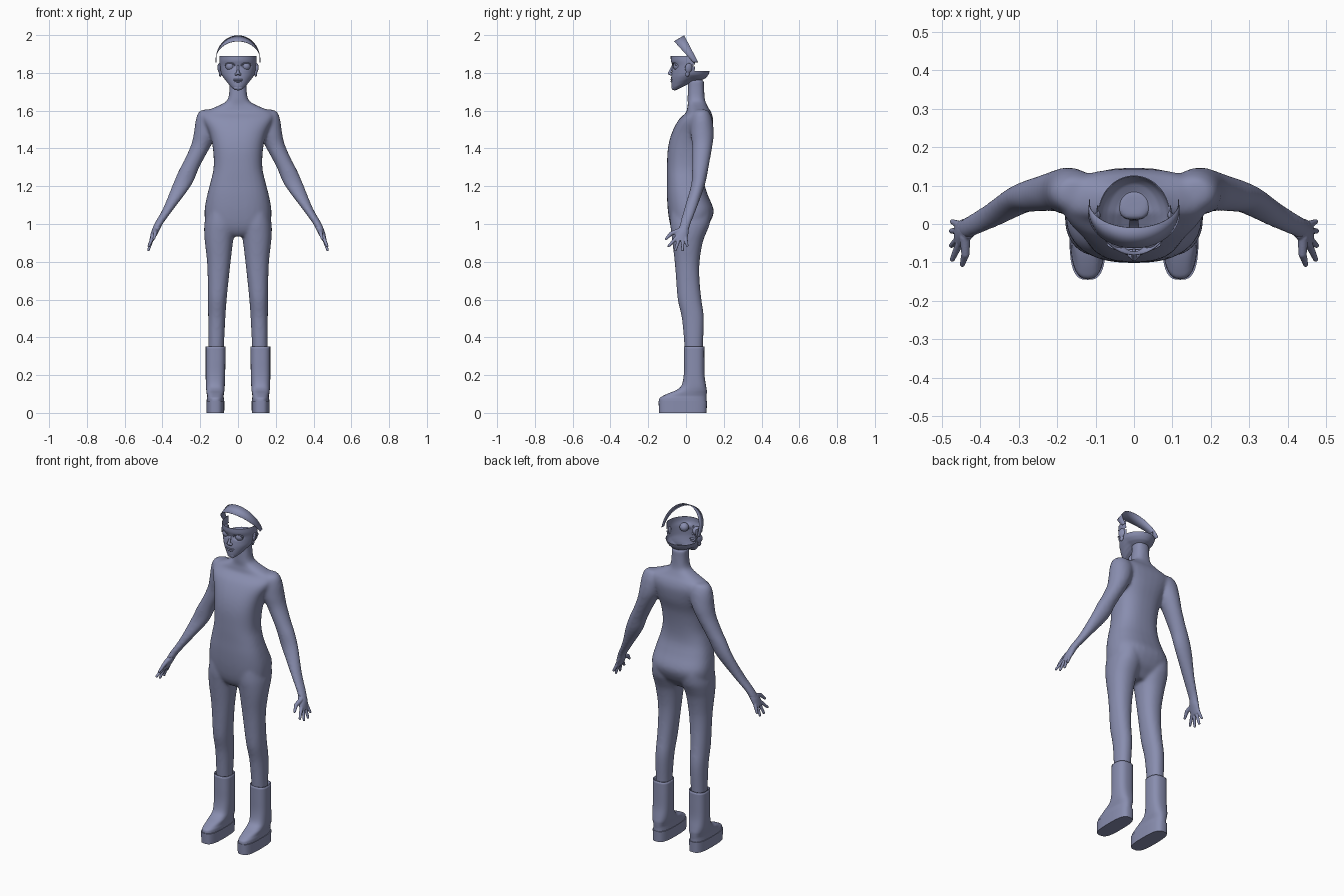
import bpy, bmesh
from math import sin, cos, pi, radians, copysign
from mathutils import Vector, Matrix

if "Cube" in bpy.data.objects:
    bpy.data.objects.remove(bpy.data.objects["Cube"])

# Blue-grey finish shared by all parts
paint = bpy.data.materials.new("blue_grey")
paint.diffuse_color = (.25, .27, .43, 1)
paint.use_nodes = True
paint.node_tree.nodes["Principled BSDF"].inputs["Base Color"].default_value = paint.diffuse_color


def spline(rows, steps):
    # Catmull-Rom resampling of a list of section rows
    if steps == 1:
        return rows
    out = []
    for i in range(len(rows) - 1):
        a, b = rows[max(i - 1, 0)], rows[i]
        c, d = rows[i + 1], rows[min(i + 2, len(rows) - 1)]
        for k in range(steps):
            t = k / steps
            out.append([0.5 * (2 * q + (r - p) * t + (2 * p - 5 * q + 4 * r - s) * t * t
                               + (3 * q - p - 3 * r + s) * t ** 3)
                        for p, q, r, s in zip(a, b, c, d)])
    return out + [rows[-1]]


def loft(bm, rows, side=1, power=2.0, n=32, steps=4, caps=(True, True)):
    # Rows are (z, x min, x max, y min, y max) rounded sections
    rings = []
    for z, x0, x1, y0, y1 in spline(rows, steps):
        ring = []
        for i in range(n):
            a = 2 * pi * i / n
            c, s = cos(a), sin(a)
            c, s = copysign(abs(c) ** (2 / power), c), copysign(abs(s) ** (2 / power), s)
            ring.append(bm.verts.new((side * ((x0 + x1) / 2 + c * (x1 - x0) / 2),
                                      (y0 + y1) / 2 + s * (y1 - y0) / 2, z)))
        rings.append(ring)
    for p, q in zip(rings, rings[1:]):
        for i in range(n):
            j = (i + 1) % n
            bm.faces.new((p[i], p[j], q[j], q[i]))
    if caps[0]:
        bm.faces.new(rings[0])
    if caps[1]:
        bm.faces.new(rings[-1])


def ball(bm, loc, size, rot=Matrix()):
    m = Matrix.Translation(loc) @ rot @ Matrix.Diagonal((*size, 1))
    bmesh.ops.create_uvsphere(bm, u_segments=20, v_segments=12, radius=1, matrix=m)


def tube(bm, a, b, r0, r1):
    # Tapered segment with round ends
    a, b = Vector(a), Vector(b)
    rot = (b - a).to_track_quat('Z', 'Y').to_matrix().to_4x4()
    bmesh.ops.create_cone(bm, cap_ends=True, segments=12, radius1=r0, radius2=r1,
                          depth=(b - a).length, matrix=Matrix.Translation((a + b) / 2) @ rot)
    ball(bm, a, (r0,) * 3)
    ball(bm, b, (r1,) * 3)


def finish(bm, name, angle=50):
    bmesh.ops.recalc_face_normals(bm, faces=bm.faces)
    me = bpy.data.meshes.new(name)
    bm.to_mesh(me)
    bm.free()
    me.materials.append(paint)
    ob = bpy.data.objects.new(name, me)
    bpy.context.collection.objects.link(ob)
    bpy.ops.object.select_all(action='DESELECT')
    ob.select_set(True)
    bpy.context.view_layer.objects.active = ob
    bpy.ops.object.shade_smooth_by_angle(angle=radians(angle))
    return ob


def fuse(ob, voxel, rounds):
    m = ob.modifiers.new("fuse", 'REMESH')
    m.mode, m.voxel_size, m.use_smooth_shade = 'VOXEL', voxel, True
    s = ob.modifiers.new("soften", 'SMOOTH')
    s.factor, s.iterations = 0.5, rounds


# Body: torso with neck, arms and legs fused into one skin
torso = [(.935, .05, -.05, .06), (.96, .12, -.07, .085), (1.0, .168, -.085, .122),
         (1.07, .177, -.096, .147), (1.15, .164, -.101, .117), (1.22, .146, -.101, .096),
         (1.3, .129, -.101, .096), (1.4, .133, -.096, .111), (1.48, .152, -.076, .135),
         (1.55, .185, -.04, .144), (1.59, .185, 0, .134), (1.613, .135, .006, .12),
         (1.635, .085, .01, .109), (1.66, .054, .008, .1), (1.72, .045, .01, .096),
         (1.765, .045, .01, .096)]
arm = [(1.606, .13, .185, .06, .11), (1.59, .10, .21, .035, .125), (1.55, .09, .224, .024, .14),
       (1.48, .11, .234, .024, .147), (1.42, .14, .248, .032, .141), (1.34, .184, .283, .033, .127),
       (1.286, .211, .312, .032, .117), (1.206, .246, .347, .027, .1), (1.085, .336, .396, -.009, .058),
       (1.0, .398, .444, -.033, .025), (.955, .420, .461, -.043, .013)]
leg = [(1.06, .03, .166, -.08, .132), (1.0, .012, .178, -.083, .126), (.95, .018, .179, -.078, .106),
       (.9, .027, .175, -.072, .088), (.8, .039, .164, -.06, .072), (.7, .05, .16, -.052, .072),
       (.6, .06, .159, -.044, .082), (.5, .067, .158, -.022, .095), (.36, .074, .157, -.009, .09),
       (.32, .075, .157, -.007, .09)]
bm = bmesh.new()
loft(bm, [(z, -w, w, a, b) for z, w, a, b in torso], power=2.5)
for s in (1, -1):
    loft(bm, arm, s)
    loft(bm, leg, s, power=2.2)
fuse(finish(bm, "body"), .008, 10)

# Hands: palm, four spread fingers and thumb
fingers = [(-.052, -.092, .883), (-.036, -.056, .862), (-.018, -.018, .862), (-.002, .006, .886)]
for s, side in ((1, "left"), (-1, "right")):
    bm = bmesh.new()
    loft(bm, [(.985, .408, .448, -.036, .016), (.96, .419, .459, -.048, .014),
              (.935, .433, .465, -.06, .01), (.912, .446, .469, -.056, .005)], s)
    for y0, y1, z in fingers:
        tube(bm, (s * .454, y0, .925), (s * (.472 + .1 * (.885 - z)), y1, z), .0105, .007)
    tube(bm, (s * .439, -.035, .965), (s * .438, -.078, .95), .014, .011)
    tube(bm, (s * .438, -.078, .95), (s * .446, -.105, .922), .011, .007)
    fuse(finish(bm, side + "_hand"), .003, 3)

# Boots: sole slab and upper with open shaft
for s, side in ((1, "left"), (-1, "right")):
    bm = bmesh.new()
    loft(bm, [(0, .073, .167, -.143, .109), (.062, .072, .168, -.145, .111)], s, 3.0, 40, 1)
    finish(bm, side + "_boot_sole")
    bm = bmesh.new()
    loft(bm, [(.06, .074, .166, -.143, .108), (.078, .075, .165, -.14, .108),
              (.09, .076, .164, -.122, .109), (.105, .074, .166, -.09, .11),
              (.12, .072, .168, -.053, .11), (.145, .07, .17, -.024, .106),
              (.2, .068, .171, -.012, .098), (.28, .067, .171, -.011, .097),
              (.352, .067, .171, -.011, .097)], s, 2.6, 40, 4, (True, False))
    m = finish(bm, side + "_boot").modifiers.new("leather", 'SOLIDIFY')
    m.thickness, m.offset = .006, -1

# Head: thin open shell, tilted jaw sections, back cut low
rows = [(1.705, 1.750, -.05, .03, .012), (1.709, 1.755, -.067, .06, .034),
        (1.724, 1.762, -.076, .085, .052), (1.75, 1.774, -.078, .106, .071),
        (1.78, 1.79, -.078, .118, .086), (1.81, 1.81, -.075, .126, .093),
        (1.84, 1.84, -.073, .13, .097), (1.865, 1.865, -.08, .13, .098),
        (1.89, 1.89, -.081, .13, .097)]
bm = bmesh.new()
loft(bm, [(i, -w, w, a, b) for i, (_, _, a, b, w) in enumerate(rows)],
     n=64, steps=5, caps=(False, False))
for v in bm.verts:
    i = min(int(v.co.z), len(rows) - 2)
    t = v.co.z - i
    zf, zb = (rows[i][k] * (1 - t) + rows[i + 1][k] * t for k in (0, 1))
    f = min(max((v.co.y + .06) / .09, 0), 1)
    v.co.z = zf + (zb - zf) * f
    # Eye sockets
    e = Vector(((abs(v.co.x) - .042) / .028, (v.co.z - 1.836) / .018)).length
    if v.co.y < 0 and e < 1:
        v.co.y += .012 * (1 - e * e)
cut = [f for f in bm.faces if f.calc_center_median().z > 1.808 and f.calc_center_median().y > .043]
bmesh.ops.delete(bm, geom=cut, context='FACES')
finish(bm, "head", 80).modifiers.new("shell", 'SOLIDIFY').thickness = .002

# Face parts: eyes, lids, ears, nose, lips
for s, side in ((1, "left"), (-1, "right")):
    bm = bmesh.new()
    ball(bm, (s * .042, -.043, 1.836), (.025, .025, .025))
    finish(bm, side + "_eye")
    bm = bmesh.new()
    for k in range(9):
        p, q = [(s * (.043 + .025 * cos(c)), -.061 - .006 * sin(c) + .008 * cos(c),
                 1.838 + .015 * sin(c)) for c in (pi * k / 9, pi * (k + 1) / 9)]
        tube(bm, p, q, .0025, .0025)
    finish(bm, side + "_eyelid")
    bm = bmesh.new()
    tilt = Matrix.Rotation(-.2, 4, 'X') @ Matrix.Rotation(s * .35, 4, 'Z')
    ball(bm, (s * .098, .014, 1.826), (.009, .021, .026), tilt)
    ball(bm, (s * .094, .008, 1.795), (.007, .012, .017), tilt)
    fuse(finish(bm, side + "_ear"), .003, 3)
bm = bmesh.new()
tube(bm, (0, -.069, 1.84), (0, -.089, 1.797), .006, .008)
for s in (1, -1):
    ball(bm, (s * .010, -.079, 1.793), (.008, .01, .008))
fuse(finish(bm, "nose"), .003, 4)
bm = bmesh.new()
for s in (1, -1):
    ball(bm, (s * .009, -.074, 1.764), (.018, .008, .005))
ball(bm, (0, -.073, 1.755), (.02, .009, .006))
ball(bm, (0, -.064, 1.722), (.024, .012, .014))
finish(bm, "lips_and_chin")

# Headband: tilted tapering arch floating over the head
bm = bmesh.new()
pairs = []
for i in range(41):
    a = radians(-98 + 196 * i / 40)
    u = 1 - cos(a)
    pairs.append([bm.verts.new((.119 * sin(a), -.063 + .09 * u, 1.968 - .1 * u)),
                  bm.verts.new((.117 * sin(a), -.01 + .066 * u, 1.999 - .126 * u))])
for p, q in zip(pairs, pairs[1:]):
    bm.faces.new((p[0], q[0], q[1], p[1]))
finish(bm, "headband").modifiers.new("thickness", 'SOLIDIFY').thickness = .002
